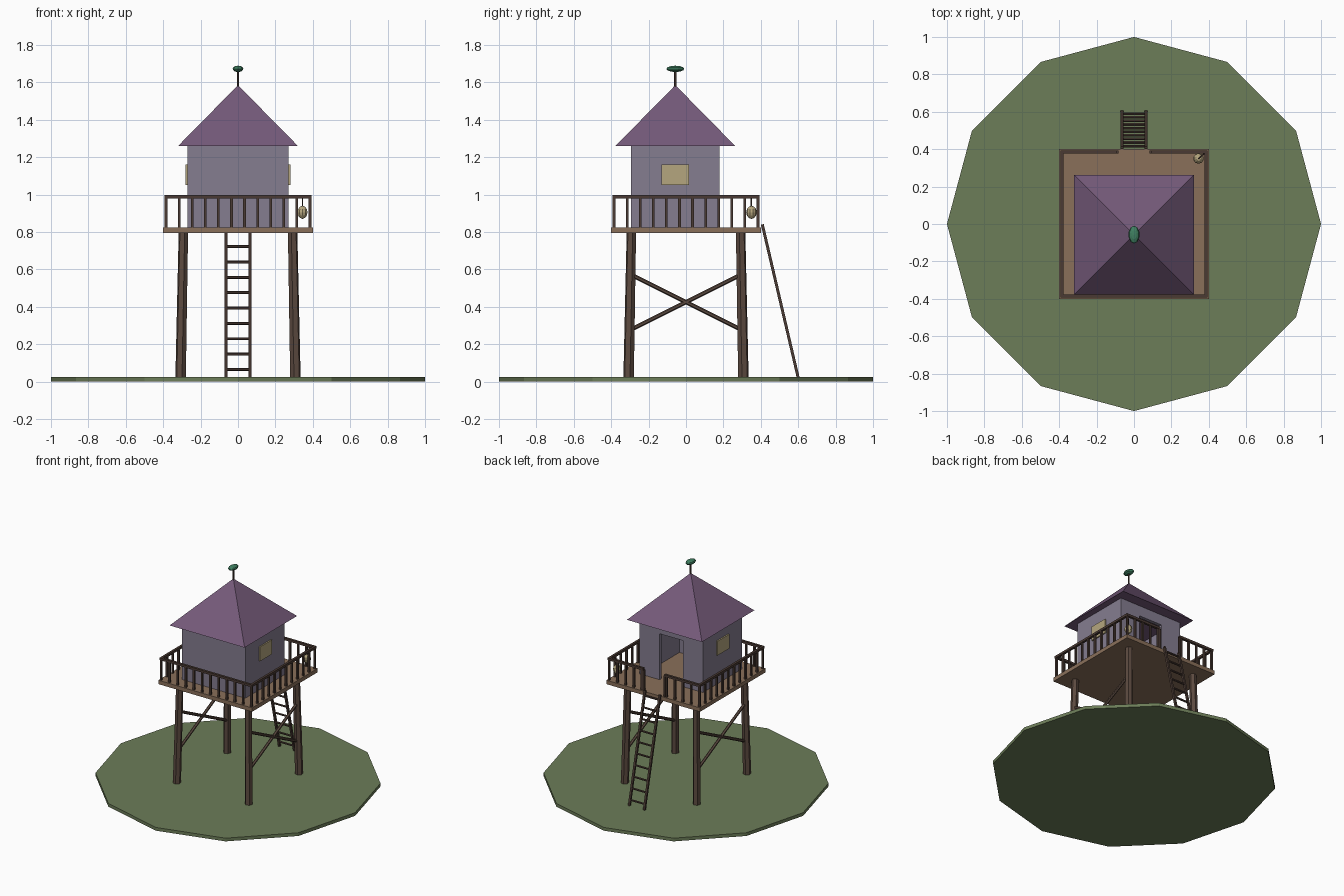
import bpy, bmesh
from math import pi, sin, cos
from mathutils import Vector, Matrix

if "Cube" in bpy.data.objects:
    bpy.data.objects.remove(bpy.data.objects["Cube"])


def material(name, hexa):
    def lin(c):
        return c / 12.92 if c <= 0.04045 else ((c + 0.055) / 1.055) ** 2.4
    m = bpy.data.materials.new(name)
    m.diffuse_color = [lin(int(hexa[i:i + 2], 16) / 255) for i in (0, 2, 4)] + [1]
    m.use_nodes = True
    m.node_tree.nodes["Principled BSDF"].inputs["Base Color"].default_value = m.diffuse_color
    return m


GRASS = material("grass", "6c7d58")
WOOD = material("dark_wood", "5c4a40")
RAIL = material("rail_wood", "4a3a33")
PLANK = material("plank", "8a705a")
WALL = material("wall", "857d90")
ROOF = material("roof", "755a7a")
CREAM = material("cream", "b5a67e")
GREEN = material("green", "3f7f60")


def finish(name, bm, mat):
    bmesh.ops.recalc_face_normals(bm, faces=bm.faces)
    me = bpy.data.meshes.new(name)
    bm.to_mesh(me)
    bm.free()
    me.materials.append(mat)
    ob = bpy.data.objects.new(name, me)
    bpy.context.collection.objects.link(ob)
    return ob


def add_box(bm, lo, hi):
    lo, hi = Vector(lo), Vector(hi)
    bmesh.ops.create_cube(bm, size=1, matrix=Matrix.Translation((lo + hi) / 2)
                          @ Matrix.Diagonal((*(hi - lo), 1)))


def add_rod(bm, a, b, r1, r2=None, sides=6, turn=0):
    a, b = Vector(a), Vector(b)
    d = b - a
    bmesh.ops.create_cone(bm, segments=sides, radius1=r1, radius2=r1 if r2 is None else r2,
                          depth=d.length, cap_ends=True,
                          matrix=Matrix.Translation((a + b) / 2)
                          @ d.to_track_quat('Z', 'Y').to_matrix().to_4x4()
                          @ Matrix.Rotation(turn, 4, 'Z'))


def add_ball(bm, centre, radii, u, v):
    bmesh.ops.create_uvsphere(bm, u_segments=u, v_segments=v, radius=1,
                              matrix=Matrix.Translation(centre) @ Matrix.Diagonal((*radii, 1)))


# Twelve-sided grass base
bm = bmesh.new()
add_rod(bm, (0, 0, 0), (0, 0, 0.025), 1, sides=12)
finish("ground_disc", bm, GRASS)

# Splayed legs
bm = bmesh.new()
for sx in (-1, 1):
    for sy in (-1, 1):
        add_rod(bm, (sx * 0.307, sy * 0.307, 0.015), (sx * 0.292, sy * 0.292, 0.8), 0.029, 0.026)
finish("legs", bm, WOOD)

# Cross braces on the two sides
bm = bmesh.new()
for sx in (-1, 1):
    for s in (-1, 1):
        add_rod(bm, (sx * 0.3, -0.29, 0.425 - s * 0.145), (sx * 0.3, 0.29, 0.425 + s * 0.145), 0.011)
finish("cross_braces", bm, WOOD)

# Deck
bm = bmesh.new()
add_box(bm, (-0.4, -0.4, 0.795), (0.4, 0.4, 0.825))
finish("deck", bm, PLANK)

# Railing with a gap at the ladder
bm = bmesh.new()
E, R, GAP = 0.385, 0.009, 0.09
z0, z1 = 0.98, 0.998
for sx in (-1, 1):
    add_box(bm, (sx * E - R, -E - R, z0), (sx * E + R, E + R, z1))
    add_box(bm, (sx * (GAP if sx > 0 else E), E - R, z0), (sx * (E if sx > 0 else GAP), E + R, z1)) \
        if sx > 0 else add_box(bm, (-E, E - R, z0), (-GAP, E + R, z1))
add_box(bm, (-E, -E - R, z0), (E, -E + R, z1))
posts = set()
for i in range(12):
    t = round(-E + i * 2 * E / 11, 4)
    posts |= {(t, -E), (-E, t), (E, t)}
    if abs(t) > GAP:
        posts.add((t, E))
posts |= {(-GAP, E), (GAP, E)}
for x, y in sorted(posts):
    add_box(bm, (x - 0.007, y - 0.007, 0.82), (x + 0.007, y + 0.007, z0 + 0.005))
finish("railing", bm, RAIL)

# Cabin walls: plan with a doorway gap, extruded, plus a lintel
C = -0.057
T, D = 0.025, 0.1
X, Y0, Y1, Z0, Z1 = 0.27, -0.295, 0.18, 0.824, 1.265
half = [(D, Y1), (X, Y1), (X, Y0)]
inner = [(X - T, Y0 + T), (X - T, Y1 - T), (D, Y1 - T)]
plan = half + [(-x, y) for x, y in reversed(half)] \
    + [(-x, y) for x, y in reversed(inner)] + inner
bm = bmesh.new()
face = bm.faces.new([bm.verts.new((x, y, Z0)) for x, y in plan])
ext = bmesh.ops.extrude_face_region(bm, geom=[face])
bmesh.ops.translate(bm, vec=(0, 0, Z1 - Z0),
                    verts=[g for g in ext["geom"] if isinstance(g, bmesh.types.BMVert)])
add_box(bm, (-D, Y1 - T, 1.18), (D, Y1, Z1))
finish("cabin_walls", bm, WALL)

# Side windows
for sx, name in ((-1, "left_window"), (1, "right_window")):
    bm = bmesh.new()
    xs = sorted((sx * 0.24, sx * 0.28))
    add_box(bm, (xs[0], -0.13, 1.05), (xs[1], 0.016, 1.16))
    finish(name, bm, CREAM)

# Pyramid roof
bm = bmesh.new()
add_rod(bm, (0, C, 1.26), (0, C, 1.585), 0.32 * 2 ** 0.5, 0, sides=4, turn=pi / 4)
bmesh.ops.remove_doubles(bm, verts=bm.verts, dist=1e-4)
finish("roof", bm, ROOF)

# Finial on the roof
bm = bmesh.new()
add_rod(bm, (0, C, 1.57), (0, C, 1.665), 0.007)
finish("finial_pole", bm, RAIL)
bm = bmesh.new()
add_ball(bm, (0, C, 1.672), (0.03, 0.048, 0.017), 10, 6)
finish("finial_knob", bm, GREEN)

# Ladder
bm = bmesh.new()
bottom, top = Vector((0, 0.6, 0.02)), Vector((0, 0.408, 0.84))
for sx in (-1, 1):
    off = Vector((sx * 0.064, 0, 0))
    add_rod(bm, bottom + off, top + off, 0.011, sides=4, turn=pi / 4)
for i in range(10):
    p = bottom.lerp(top, (0.045 + i * 0.082) / 0.82)
    add_rod(bm, p - Vector((0.064, 0, 0)), p + Vector((0.064, 0, 0)), 0.008)
finish("ladder", bm, RAIL)

# Lantern hung in the back right corner
bm = bmesh.new()
add_rod(bm, (0.345, 0.35, 0.93), (0.345, 0.35, 0.985), 0.004)
add_rod(bm, (0.345, 0.35, 0.985), (0.383, 0.383, 0.985), 0.004)
finish("lantern_hook", bm, RAIL)
bm = bmesh.new()
add_ball(bm, (0.345, 0.35, 0.905), (0.028, 0.028, 0.035), 10, 6)
finish("lantern", bm, CREAM)
